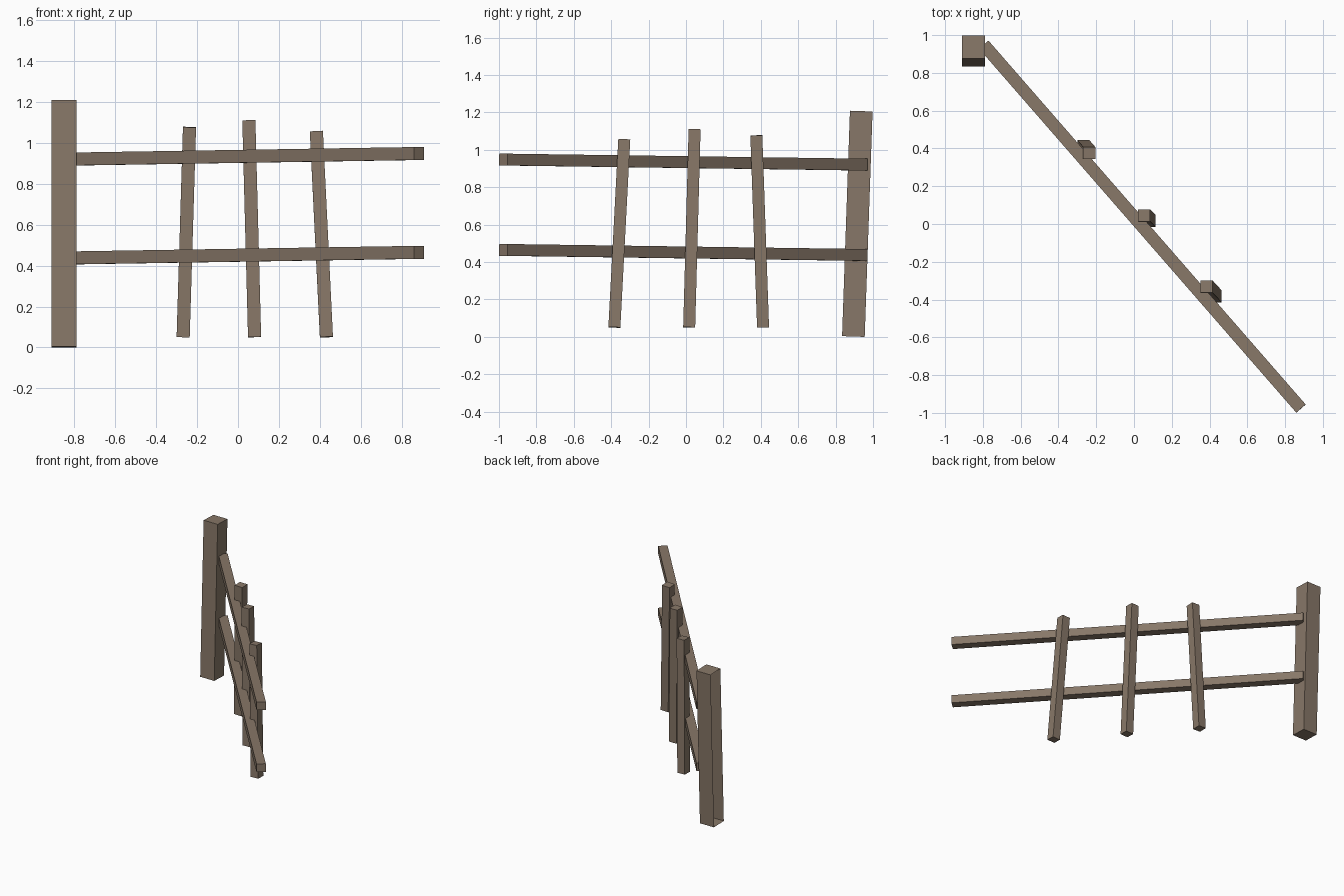
import bpy, bmesh
from mathutils import Vector, Matrix

if "Cube" in bpy.data.objects:
    bpy.data.objects.remove(bpy.data.objects["Cube"])

wood = bpy.data.materials.new("weathered wood")
wood.diffuse_color = (0.245, 0.186, 0.138, 1)
wood.use_nodes = True
wood.node_tree.nodes["Principled BSDF"].inputs["Base Color"].default_value = wood.diffuse_color


def beam(name, start, end, width, height, side, open_left=False):
    """Box running from start to end; 'side' is the direction of its width."""
    a, b = Vector(start), Vector(end)
    axis = (b - a).normalized()
    u = Vector(side)
    u = (u - axis * u.dot(axis)).normalized()
    v = axis.cross(u)
    bm = bmesh.new()
    bmesh.ops.create_cube(bm, size=1)
    rot = Matrix((u, v, axis)).transposed().to_4x4()
    size = Matrix.Diagonal((width, height, (b - a).length, 1))
    bm.transform(Matrix.Translation((a + b) / 2) @ rot @ size)
    bm.normal_update()
    if open_left:
        left = [f for f in bm.faces if f.normal.x < -0.9]
        bmesh.ops.delete(bm, geom=left, context='FACES_ONLY')
    mesh = bpy.data.meshes.new(name)
    bm.to_mesh(mesh)
    bm.free()
    mesh.materials.append(wood)
    obj = bpy.data.objects.new(name, mesh)
    bpy.context.collection.objects.link(obj)
    return obj


# Leaning end post, open on its outer side
beam("end_post", (-0.85, 0.895, 0.002), (-0.85, 0.937, 1.207),
     0.121, 0.121, (1, 0, 0), open_left=True)

# Two slightly sloping diagonal rails
for name, z in (("lower_rail", 0.438), ("upper_rail", 0.921)):
    beam(name, (-0.795, 0.949, z), (0.884, -0.977, z + 0.027),
         0.066, 0.063, (0.753, 0.657, 0))

# Three crooked pickets
pickets = [((-0.268, 0.412, 0.051), (-0.237, 0.376, 1.077)),
           ((0.081, 0.017, 0.051), (0.053, 0.046, 1.110)),
           ((0.432, -0.383, 0.051), (0.383, -0.330, 1.056))]
for i, (bottom, top) in enumerate(pickets, 1):
    beam(f"picket_{i}", bottom, top, 0.064, 0.064, (1, 0, 0))
